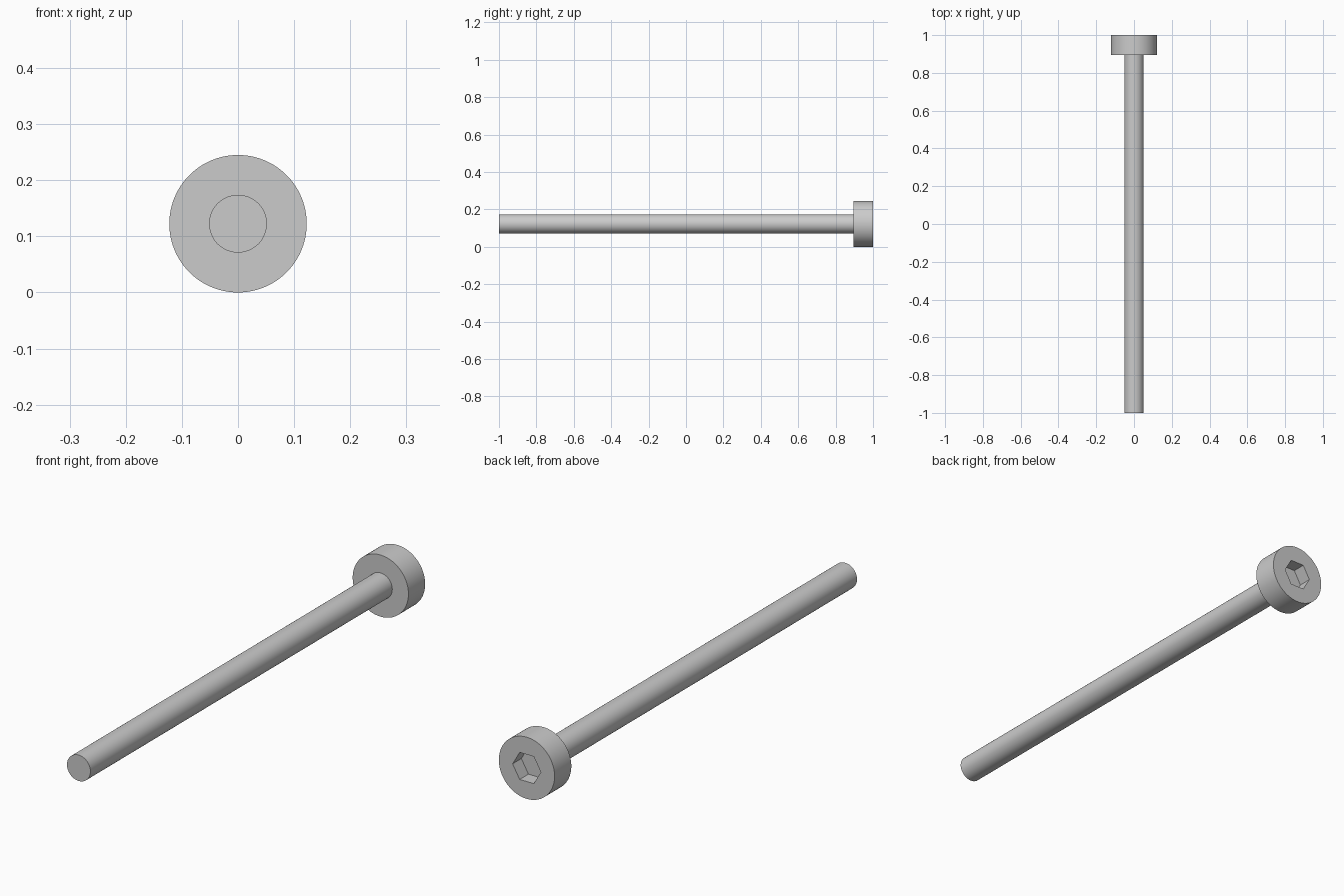
import bpy
from math import pi, radians

cube = bpy.data.objects.get("Cube")
if cube:
    bpy.data.objects.remove(cube, do_unlink=True)

HEAD_R, SHAFT_R, SOCKET_R = 0.1225, 0.0515, 0.062
HEAD_FRONT, SOCKET_FLOOR = 0.895, 0.945

steel = bpy.data.materials.new("grey_steel")
steel.use_nodes = True
color = (0.6, 0.6, 0.6, 1)
steel.diffuse_color = color
steel.node_tree.nodes["Principled BSDF"].inputs["Base Color"].default_value = color


def rod(name, radius, y0, y1, sides, roll=0):
    """Cylinder or prism along y, on the screw axis."""
    bpy.ops.mesh.primitive_cylinder_add(
        vertices=sides, radius=radius, depth=y1 - y0,
        location=(0, (y0 + y1) / 2, HEAD_R), rotation=(pi / 2, roll, 0))
    obj = bpy.context.object
    obj.name = name
    obj.data.materials.append(steel)
    return obj


# Shaft, seated slightly inside the head
shaft = rod("shaft", SHAFT_R, -1, HEAD_FRONT + 0.01, 64)
bpy.ops.object.shade_smooth_by_angle(angle=radians(30))

# Head with a hexagonal socket, corners pointing sideways
cutter = rod("socket_cutter", SOCKET_R, SOCKET_FLOOR, 1.05, 6, pi / 6)
head = rod("head", HEAD_R, HEAD_FRONT, 1, 96)
cut = head.modifiers.new("socket", "BOOLEAN")
cut.operation = "DIFFERENCE"
cut.solver = "EXACT"
cut.object = cutter
bpy.ops.object.modifier_apply(modifier=cut.name)
bpy.ops.object.shade_smooth_by_angle(angle=radians(30))
bpy.data.objects.remove(cutter, do_unlink=True)
